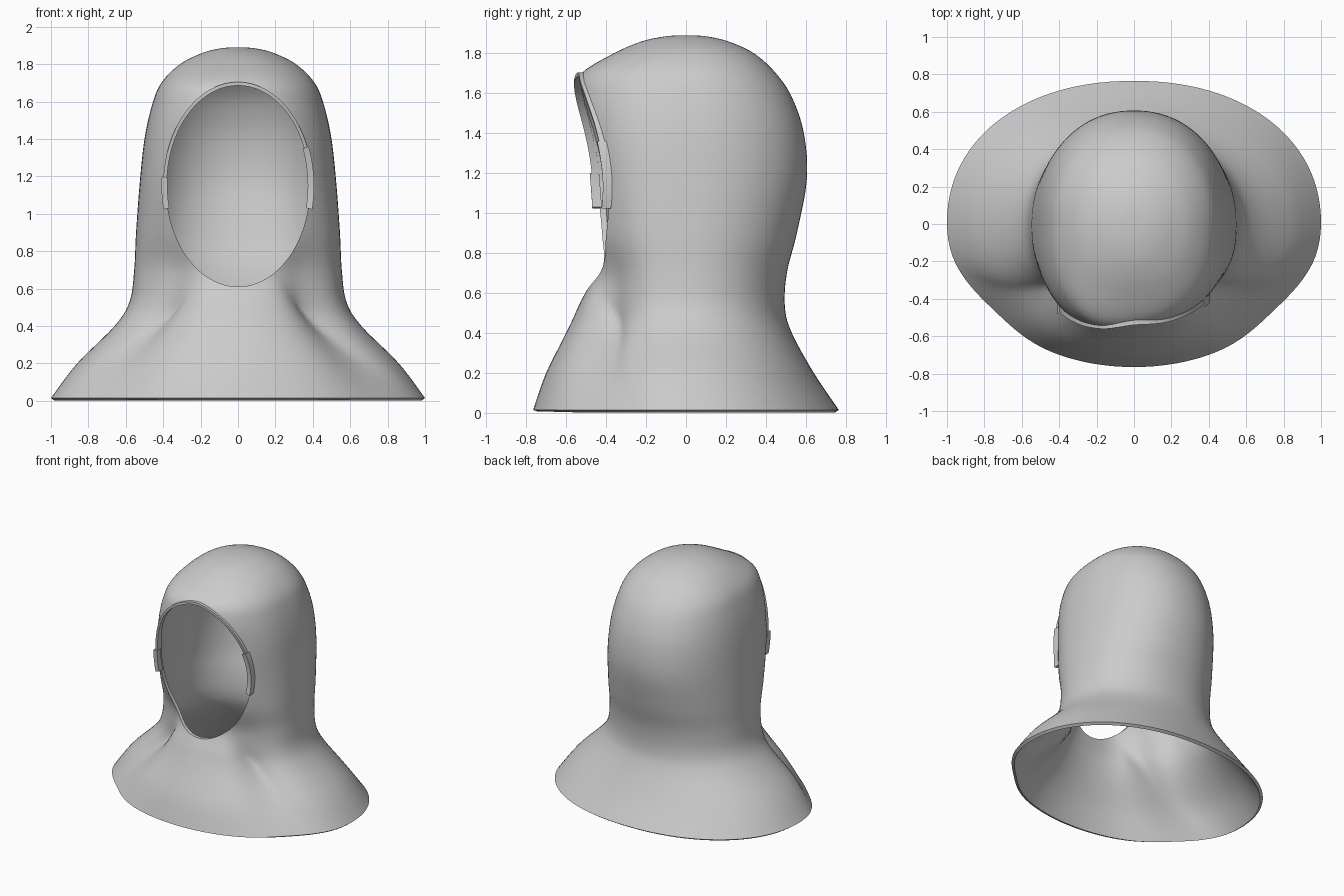
import bpy, bmesh
from math import sin, cos, pi, radians, exp, atan2

cube = bpy.data.objects.get("Cube")
if cube:
    bpy.data.objects.remove(cube)

# One plain cloth colour
cloth = bpy.data.materials.new("grey cloth")
cloth.use_nodes = True
GREY = (0.6, 0.6, 0.6, 1)
cloth.diffuse_color = GREY
cloth.node_tree.nodes["Principled BSDF"].inputs["Base Color"].default_value = GREY

# Hood sections: height, half width, front reach, back reach, squareness
SECTIONS = [
    (.015, 1.0, .765, .765, 2), (.2, .86, .7, .64, 2), (.4, .66, .6, .53, 2),
    (.53, .58, .54, .495, 2.1), (.7, .555, .47, .505, 2.3), (.9, .545, .5, .555, 2.5),
    (1.17, .525, .535, .605, 2.6), (1.4, .5, .555, .59, 2.6), (1.58, .46, .56, .53, 2.5),
    (1.7, .41, .52, .45, 2.4), (1.8, .31, .36, .34, 2.2), (1.86, .19, .22, .21, 2),
    (1.885, .09, .1, .1, 2), (1.89, .01, .01, .01, 2),
]
STEPS, SEGMENTS = 6, 112


def hermite(a, b, c, d, t):
    """Smooth blend from b to c."""
    m, n = (c - a) / 2, (d - b) / 2
    return ((2*t**3 - 3*t*t + 1) * b + (t**3 - 2*t*t + t) * m
            + (3*t*t - 2*t**3) * c + (t**3 - t*t) * n)


def dense_sections():
    rows, last = [], len(SECTIONS) - 1
    for i in range(last):
        group = [SECTIONS[min(max(i + k, 0), last)] for k in (-1, 0, 1, 2)]
        rows += [[hermite(*v, s / STEPS) for v in zip(*group)] for s in range(STEPS)]
    return rows + [list(SECTIONS[-1])]


ROWS = dense_sections()


def ramp(a, b, v):
    t = min(max((v - a) / (b - a), 0), 1)
    return t * t * (3 - 2 * t)


def slant(x, z):
    """The face edge sits further forward on the right side."""
    return .11 * x * ramp(.7, 1.2, z) * (1 - ramp(1.65, 1.85, z))


def power(v, p):
    return abs(v) ** p * (1 if v > 0 else -1)


def hood_point(row, angle):
    z, width, front, back, n = row
    s, c = sin(angle), cos(angle)
    n = n if c > 0 else 2.15
    x, y = width * power(s, 2 / n), -(front if c > 0 else back) * power(c, 2 / n)
    if c > 0:
        # Soft valley where the hood side drops into the mantle
        fold = .46 + .87 * (.43 - abs(x))
        turn = (atan2(abs(x), -y) - radians(47)) / radians(17)
        fade = .13 if z < fold else .25
        k = 1 - .18 * exp(-turn * turn) * exp(-abs(z - fold) / fade)
        x, y = x * k, y * k
        y += slant(x, z) * c
    return x, y, z


def front_y(x, z):
    """Front surface depth at a place on the face edge."""
    lo, hi = next((a, b) for a, b in zip(ROWS, ROWS[1:]) if b[0] >= z)
    t = (z - lo[0]) / (hi[0] - lo[0])
    _, w, f, _, n = [a + (b - a) * t for a, b in zip(lo, hi)]
    depth = (1 - min(abs(x) / w, 1) ** n) ** (1 / n)
    return -f * depth + slant(x, z) * depth ** (n / 2)


def finish(name, bm):
    bmesh.ops.recalc_face_normals(bm, faces=bm.faces)
    mesh = bpy.data.meshes.new(name)
    bm.to_mesh(mesh)
    bm.free()
    mesh.materials.append(cloth)
    ob = bpy.data.objects.new(name, mesh)
    bpy.context.collection.objects.link(ob)
    return ob


def activate(ob):
    bpy.ops.object.select_all(action='DESELECT')
    ob.select_set(True)
    bpy.context.view_layer.objects.active = ob


def loft(bm, loops, closed=True):
    for a, b in zip(loops, loops[1:]):
        for j in range(len(a) if closed else len(a) - 1):
            k = (j + 1) % len(a)
            bm.faces.new((a[j], a[k], b[k], b[j]))


# Hood and mantle in one hollow shell, open below
bm = bmesh.new()
rings = [[bm.verts.new(hood_point(row, 2 * pi * j / SEGMENTS)) for j in range(SEGMENTS)]
         for row in ROWS]
loft(bm, rings)
bm.faces.new(rings[-1])
hood = finish("hood", bm)
shell = hood.modifiers.new("cloth thickness", 'SOLIDIFY')
shell.thickness, shell.offset = .024, -1

# Oval face opening
FACE_Z, FACE_W, FACE_H = 1.15, .385, .54
bm = bmesh.new()
ovals = [[bm.verts.new((FACE_W * sin(2*pi*j/72), y, FACE_Z + FACE_H * cos(2*pi*j/72)))
          for j in range(72)] for y in (-1, -.2)]
loft(bm, ovals)
for oval in ovals:
    bm.faces.new(oval)
cutter = finish("face_cutter", bm)
cutter.hide_render = True
cut = hood.modifiers.new("face opening", 'BOOLEAN')
cut.operation, cut.solver, cut.object = 'DIFFERENCE', 'EXACT', cutter
activate(hood)
for mod in list(hood.modifiers):
    bpy.ops.object.modifier_apply(modifier=mod.name)
bpy.data.objects.remove(cutter)


def trim(name, start, end, inner, outer, lift):
    """Raised square band along the face edge, angles from the top."""
    bm, loops, count = bmesh.new(), [], 40
    for i in range(count + 1):
        a = radians(start + (end - start) * i / count)
        x, z = FACE_W * sin(a), FACE_Z + FACE_H * cos(a)
        y = front_y(x, z)
        corners = ((inner, .025), (inner, -lift), (outer, -lift), (outer, .025))
        loops.append([bm.verts.new((x + r * sin(a), y + d, z + r * cos(a)))
                      for r, d in corners])
    loft(bm, loops)
    bm.faces.new(loops[0])
    bm.faces.new(loops[-1])
    return finish(name, bm)


# Face edge band, with a thicker tab at each cheek
parts = [hood,
         trim("face_band", -103, 103, -.004, .015, .012),
         trim("left_cheek_tab", 68, 103, -.012, .022, .022),
         trim("right_cheek_tab", -103, -85, -.008, .024, .022)]
for part in parts:
    activate(part)
    bpy.ops.object.shade_smooth_by_angle(angle=radians(35))
